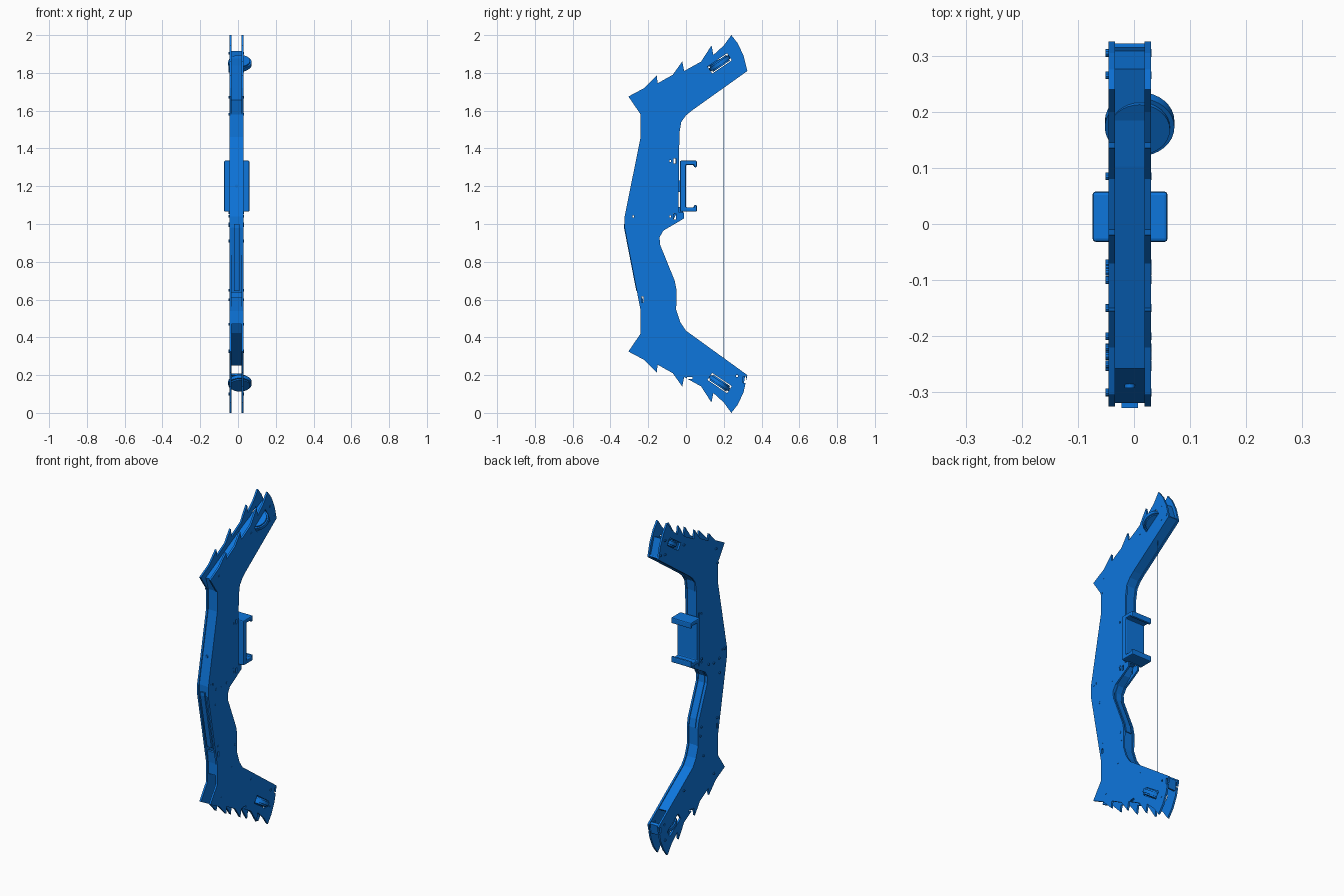
import bpy, bmesh, math
from mathutils import Vector, Matrix

if "Cube" in bpy.data.objects:
    bpy.data.objects.remove(bpy.data.objects["Cube"])

blue = bpy.data.materials.new("blue plastic")
blue.diffuse_color = (0.004, 0.18, 0.72, 1)
blue.use_nodes = True
blue.node_tree.nodes["Principled BSDF"].inputs["Base Color"].default_value = blue.diffuse_color


def finish(name, bm, smooth=False):
    bmesh.ops.recalc_face_normals(bm, faces=bm.faces)
    me = bpy.data.meshes.new(name)
    bm.to_mesh(me)
    bm.free()
    me.materials.append(blue)
    ob = bpy.data.objects.new(name, me)
    bpy.context.collection.objects.link(ob)
    if smooth:
        bpy.ops.object.select_all(action='DESELECT')
        ob.select_set(True)
        bpy.context.view_layer.objects.active = ob
        bpy.ops.object.shade_smooth_by_angle(angle=math.radians(35))
    return ob


def extrude_profile(name, pts, x0, x1):
    """Closed (y, z) profile extruded along x."""
    bm = bmesh.new()
    f = bm.faces.new([bm.verts.new((x0, y, z)) for y, z in pts])
    r = bmesh.ops.extrude_face_region(bm, geom=[f])
    vs = [v for v in r['geom'] if isinstance(v, bmesh.types.BMVert)]
    bmesh.ops.translate(bm, verts=vs, vec=(x1 - x0, 0, 0))
    return finish(name, bm)


def wall(name, pts, x0, x1, near, far):
    """Strip following a (y, z) path, between two offsets to its left."""
    pts = [Vector(p) for p in pts]
    normals = []
    for i in range(len(pts)):
        ns = []
        for a, b in ((i - 1, i), (i, i + 1)):
            if a >= 0 and b < len(pts):
                d = (pts[b] - pts[a]).normalized()
                ns.append(Vector((-d.y, d.x)))
        n = sum(ns, Vector((0, 0))).normalized()
        normals.append(n / max(0.4, n.dot(ns[0])))
    loop = [p + n * near for p, n in zip(pts, normals)]
    loop += [p + n * far for p, n in reversed(list(zip(pts, normals)))]
    return extrude_profile(name, loop, x0, x1)


def add_box(bm, c, s, tilt=0):
    m = Matrix.Translation(c) @ Matrix.Rotation(tilt, 4, 'X') @ Matrix.Diagonal((*s, 1))
    bmesh.ops.create_cube(bm, size=1, matrix=m)


def flip(pts):
    return [(y, 2 - z) for y, z in reversed(pts)]


# Side plate outline: spiked limb, belly and grip
spikes = [(-0.24, 1.46), (-0.24, 1.58), (-0.305, 1.675), (-0.22, 1.72), (-0.155, 1.787),
          (-0.15, 1.745), (-0.07, 1.79), (-0.02, 1.86), (-0.01, 1.81), (0.08, 1.86),
          (0.135, 1.945), (0.145, 1.895), (0.2, 1.945), (0.24, 2.0)]
tip = [(0.275, 1.955), (0.305, 1.89), (0.325, 1.81)]
under = [(0.325, 1.81), (0.03, 1.6), (0.0, 1.575), (-0.025, 1.54), (-0.035, 1.48)]
grip_back = [(-0.04, 1.065), (-0.01, 1.06), (-0.01, 1.03), (-0.06, 1.0), (-0.12, 0.965),
             (-0.14, 0.93), (-0.137, 0.89), (-0.06, 0.7), (-0.05, 0.65), (-0.052, 0.545)]
low_under = [(-0.03, 0.48), (0.0, 0.435), (0.325, 0.2)]
front = [(-0.24, 0.54), (-0.325, 0.98), (-0.325, 1.04)]
outline = spikes + tip + under[1:] + grip_back + low_under + flip(tip)[1:] + flip(spikes)[:-1] + front

# Helper cutter for the wheel slots and small through holes
TILT = math.radians(34)
bm = bmesh.new()
for z, t in ((1.85, TILT), (0.158, -TILT)):
    add_box(bm, (0, 0.178, z), (0.5, 0.125, 0.045), t)
for y, z, w, h in ((-0.06, 1.333, 0.012, 0.025), (-0.083, 1.333, 0.008, 0.012),
                   (-0.06, 1.04, 0.012, 0.03), (-0.083, 1.04, 0.008, 0.012),
                   (-0.28, 1.04, 0.008, 0.012), (-0.23, 0.6, 0.012, 0.03),
                   (0.02, 0.185, 0.03, 0.012), (0.27, 0.195, 0.012, 0.012),
                   (0.31, 0.175, 0.014, 0.035)):
    add_box(bm, (0, y, z), (0.5, w, h))
cutter = finish("slot_cutter", bm)
cutter.hide_render = True
cutter.hide_viewport = True
cutter.display_type = 'WIRE'

# Two side plates
for name, x0, x1 in (("left_plate", -0.045, -0.034), ("right_plate", 0.019, 0.03)):
    plate = extrude_profile(name, outline, x0, x1)
    mod = plate.modifiers.new("slots", 'BOOLEAN')
    mod.object = cutter
    mod.solver = 'EXACT'

# Walls filling the gap between the plates
X0, X1 = -0.0345, 0.0195
top_wall = [(0.315, 1.82), (0.28, 1.925), (0.1, 1.845), (-0.265, 1.66), (-0.24, 1.58),
            (-0.24, 1.46), (-0.325, 1.04), (-0.325, 0.98), (-0.254, 0.635)]
wall("front_wall", top_wall, X0, X1, 0.006, 0.018)
wall("lower_front_wall", [(-0.248, 0.61), (-0.24, 0.54), (-0.24, 0.47)], X0, X1, 0.006, 0.018)
back = under + [(-0.04, 1.06), (-0.07, 1.005), (-0.12, 0.965), (-0.14, 0.93), (-0.137, 0.89),
                (-0.06, 0.7), (-0.05, 0.65), (-0.052, 0.545), (-0.03, 0.48), (0.0, 0.435),
                (0.235, 0.265)]
wall("back_wall", back, X0, X1, -0.018, -0.006)
wall("lower_tip_wall", [(0.305, 0.214), (0.32, 0.203), (0.31, 0.14)], X0, X1, -0.018, -0.006)

# Raised ridges along the grip
wall("grip_front_ridge", [(-0.325, 1.0), (-0.325, 0.98), (-0.26, 0.645)], -0.022, 0.007, -0.003, 0.01)
wall("grip_back_ridge", [(-0.12, 0.965), (-0.14, 0.93), (-0.137, 0.89), (-0.06, 0.7), (-0.05, 0.65)],
     -0.025, 0.01, -0.01, -0.001)

# Phone cradle: back plate with two lips, and its mount
cradle = extrude_profile("phone_cradle", [(-0.032, 1.065), (0.058, 1.065), (0.058, 1.1), (0.042, 1.1),
                         (0.042, 1.088), (0.0, 1.088), (0.0, 1.312), (0.042, 1.312),
                         (0.042, 1.3), (0.058, 1.3), (0.058, 1.335), (-0.032, 1.335)], -0.074, 0.06)
bev = cradle.modifiers.new("soft edges", 'BEVEL')
bev.width = 0.006
bev.segments = 2
bm = bmesh.new()
add_box(bm, (-0.0075, -0.037, 1.075), (0.04, 0.04, 0.03))
add_box(bm, (-0.0075, -0.042, 1.2), (0.04, 0.03, 0.06))
finish("cradle_mount", bm)

# String wheels reaching through the plates
for name, z, t in (("upper_wheel", 1.85, TILT), ("lower_wheel", 0.158, -TILT)):
    bm = bmesh.new()
    m = Matrix.Translation((0.01, 0.178, z)) @ Matrix.Rotation(t, 4, 'X')
    bmesh.ops.create_cone(bm, cap_ends=True, segments=32, radius1=0.062, radius2=0.062,
                          depth=0.036, matrix=m)
    rims = [e for e in bm.edges if any(len(f.verts) > 4 for f in e.link_faces)]
    bmesh.ops.bevel(bm, geom=rims, offset=0.008, segments=2, affect='EDGES')
    finish(name, bm, True)

# Bow string
bm = bmesh.new()
bmesh.ops.create_cone(bm, cap_ends=True, segments=6, radius1=0.0012, radius2=0.0012, depth=1.62,
                      matrix=Matrix.Translation((0, 0.2, 1.0)))
finish("bow_string", bm)

# Screw heads: raised on the left, nearly flush on the right
bm = bmesh.new()
for y, z in ((0.265, 1.905), (0.265, 1.82), (0.305, 1.83), (0.085, 1.81), (-0.22, 1.67), (-0.235, 1.58),
             (-0.085, 1.06), (-0.3, 1.04), (-0.25, 1.0), (-0.2, 0.99), (-0.15, 1.0),
             (-0.255, 0.91), (-0.23, 0.65), (-0.08, 0.65), (-0.07, 0.6), (-0.1, 0.47),
             (-0.2, 0.325), (0.085, 0.33), (0.265, 0.1)):
    for x, h in ((-0.047, 0.007), (0.03, 0.003)):
        m = Matrix.Translation((x, y, z)) @ Matrix.Rotation(math.pi / 2, 4, 'Y')
        bmesh.ops.create_cone(bm, cap_ends=True, segments=10, radius1=0.007, radius2=0.007,
                              depth=h, matrix=m)
m = Matrix.Translation((-0.0075, -0.287, 1.2)) @ Matrix.Rotation(math.pi / 2, 4, 'X')
bmesh.ops.create_cone(bm, cap_ends=True, segments=12, radius1=0.009, radius2=0.009, depth=0.01, matrix=m)
finish("screw_heads", bm, True)
